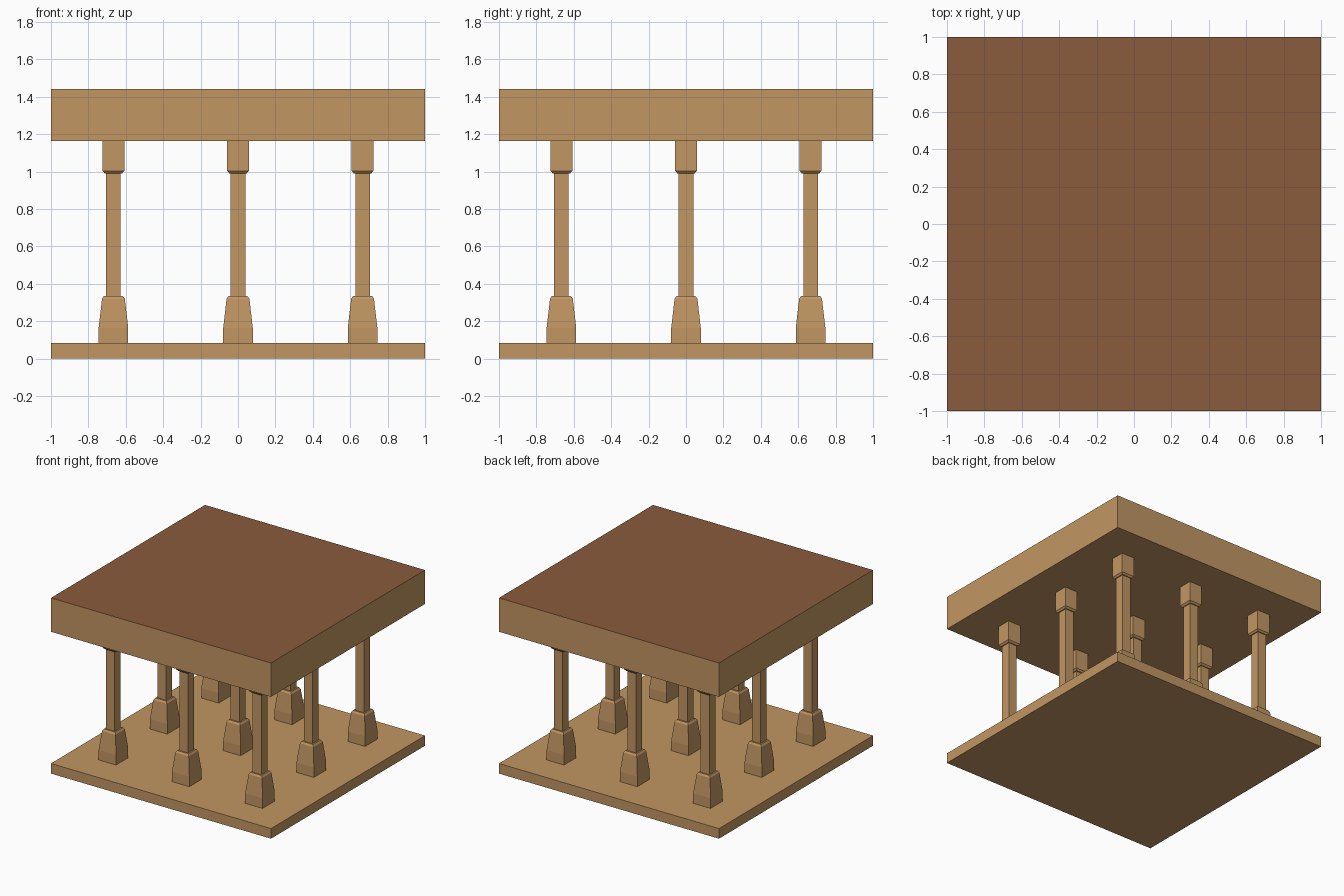
import bpy, bmesh

if "Cube" in bpy.data.objects:
    bpy.data.objects.remove(bpy.data.objects["Cube"])


def material(name, srgb):
    m = bpy.data.materials.new(name)
    m.diffuse_color = [(c / 255) ** 2.2 for c in srgb] + [1]
    m.use_nodes = True
    m.node_tree.nodes["Principled BSDF"].inputs["Base Color"].default_value = m.diffuse_color
    return m


wood = material("tan_wood", (192, 149, 98))
roof_brown = material("roof_brown", (136, 91, 63))


def square_stack(name, sections, x=0, y=0):
    """Solid made of stacked square sections given as (half width, height)."""
    bm = bmesh.new()
    rings = [[bm.verts.new((x + sx * h, y + sy * h, z))
              for sx, sy in ((-1, -1), (1, -1), (1, 1), (-1, 1))]
             for h, z in sections]
    bm.faces.new(rings[0][::-1])
    bm.faces.new(rings[-1])
    for a, b in zip(rings, rings[1:]):
        for i in range(4):
            j = (i + 1) % 4
            bm.faces.new((a[i], a[j], b[j], b[i]))
    bm.normal_update()
    mesh = bpy.data.meshes.new(name)
    bm.to_mesh(mesh)
    bm.free()
    mesh.materials.append(wood)
    ob = bpy.data.objects.new(name, mesh)
    bpy.context.collection.objects.link(ob)
    return ob


# Floor and roof slabs
square_stack("floor_slab", [(1, 0), (1, 0.083)])
roof = square_stack("roof_slab", [(1, 1.165), (1, 1.443)])

# Only the upward face of the roof is dark brown
roof.data.materials.append(roof_brown)
for p in roof.data.polygons:
    if p.normal.z > 0.5:
        p.material_index = 1

# Pillars: flared foot, thin shaft, block capital
foot = [(0.079, 0.083), (0.079, 0.165), (0.061, 0.32), (0.051, 0.335)]
shaft = [(0.039, 0.335), (0.039, 0.99)]
capital = [(0.046, 0.99), (0.058, 1.004), (0.058, 1.165)]
for x in (-0.666, 0, 0.666):
    for y in (-0.666, 0, 0.666):
        square_stack("pillar_foot", foot, x, y)
        square_stack("pillar_shaft", shaft, x, y)
        square_stack("pillar_capital", capital, x, y)
